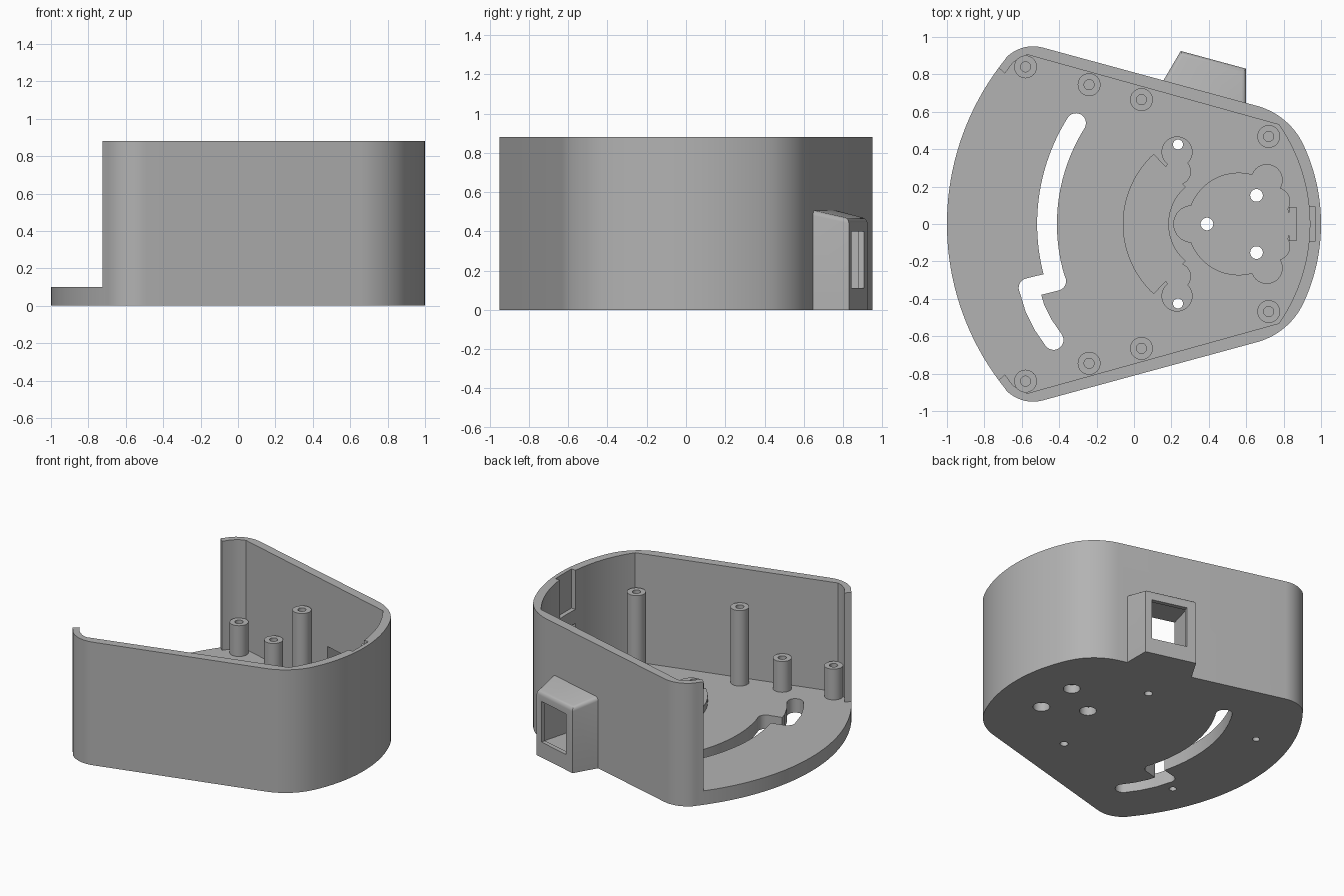
import bpy, bmesh
from math import sin, cos, radians, pi, atan2
from mathutils import Vector, Matrix

cube = bpy.data.objects.get("Cube")
if cube:
    bpy.data.objects.remove(cube, do_unlink=True)

grey = bpy.data.materials.new("plain grey")
grey.use_nodes = True
colour = (0.45, 0.45, 0.45, 1)
grey.diffuse_color = colour
grey.node_tree.nodes["Principled BSDF"].inputs["Base Color"].default_value = colour


def arc(cx, cy, r, a0, a1, n=16):
    return [(cx + r * cos(radians(a0 + (a1 - a0) * i / n)),
             cy + r * sin(radians(a0 + (a1 - a0) * i / n))) for i in range(n + 1)]


def mirrored(half):
    """Close a half outline (y > 0) with its reflection."""
    return half + [(x, -y) for x, y in reversed(half) if abs(y) > 1e-4]


def prism(name, points, z0, z1):
    bm = bmesh.new()
    face = bm.faces.new([bm.verts.new((x, y, z0)) for x, y in points])
    ext = bmesh.ops.extrude_face_region(bm, geom=[face])
    for v in ext["geom"]:
        if isinstance(v, bmesh.types.BMVert):
            v.co.z = z1
    bmesh.ops.recalc_face_normals(bm, faces=bm.faces)
    mesh = bpy.data.meshes.new(name)
    bm.to_mesh(mesh)
    bm.free()
    mesh.materials.append(grey)
    obj = bpy.data.objects.new(name, mesh)
    bpy.context.collection.objects.link(obj)
    return obj


def disc(name, x, y, r, z0, z1, n=32):
    return prism(name, arc(x, y, r, 0, 360 * (n - 1) / n, n - 1), z0, z1)


def box(name, cx, cy, sx, sy, z0, z1, angle=0):
    turn = Matrix.Rotation(angle, 2)
    corners = [turn @ Vector((a * sx / 2, b * sy / 2))
               for a, b in ((-1, -1), (1, -1), (1, 1), (-1, 1))]
    return prism(name, [(cx + c.x, cy + c.y) for c in corners], z0, z1)


def strip(name, path, w, z0, z1, rounded=True):
    """Band of half width w along a path, with round or square ends."""
    pts = [Vector(p) for p in path]
    left, right = [], []
    for i, p in enumerate(pts):
        d = (pts[min(i + 1, len(pts) - 1)] - pts[max(i - 1, 0)]).normalized()
        side = Vector((-d.y, d.x)) * w
        left.append(tuple(p + side))
        right.append(tuple(p - side))
    def cap(p, q):
        a = atan2(p.y - q.y, p.x - q.x) * 180 / pi
        return arc(p.x, p.y, w, a + 90, a - 90, 12)[1:-1] if rounded else []
    outline = left + cap(pts[-1], pts[-2]) + right[::-1] + cap(pts[0], pts[1])
    return prism(name, outline, z0, z1)


def combine(target, other, operation):
    mod = target.modifiers.new("combine", 'BOOLEAN')
    mod.operation, mod.solver, mod.object = operation, 'EXACT', other
    bpy.context.view_layer.objects.active = target
    bpy.ops.object.modifier_apply(modifier=mod.name)
    bpy.data.objects.remove(other, do_unlink=True)


def cut(other):
    combine(housing, other, 'DIFFERENCE')


def add(other):
    combine(housing, other, 'UNION')


FLOOR, TOP = 0.1, 0.88

# Housing block: wide curved side, straight flanks, rounded nose
half = (arc(0.4, 0, 1.4, 180, 141.4, 28) + arc(-0.54, 0.75, 0.2, 141.4, 74.8, 12)[1:]
        + arc(0.557, 0.26, 0.385, 74.8, 25, 14) + arc(0, 0, 1, 25, 0, 12)[1:])
housing = prism("housing", mirrored(half), 0, TOP)

# Open cavity, leaving a thin wall with a small lip at each end
inner = [(-1.2, 0.91), (-0.81, 0.91), (-0.69, 0.805), (-0.65, 0.86), (-0.61, 0.89),
         (-0.57, 0.905)] + arc(0.005, 0, 0.935, 34.6, 0, 16)
cut(prism("cavity", mirrored(inner), FLOOR, 1.2))

# Connector pod on the back flank, with sloping top and softened edges
pod = prism("connector_pod", [(0.15, 0.755), (0.6, 0.63), (0.6, 0.83), (0.25, 0.925)], 0, 0.51)
bm = bmesh.new()
bm.from_mesh(pod.data)
tops = [v for v in bm.verts if v.co.z > 0.4]
outer = [v for v in tops if v.co.y > 0.8]
for v in outer:
    v.co.z = 0.465
edges = [e for e in bm.edges if all(v in tops for v in e.verts)
         and any(v in outer for v in e.verts)]
bmesh.ops.bevel(bm, geom=edges, offset=0.025, segments=4, affect='EDGES', profile=0.5)
bm.to_mesh(pod.data)
bm.free()
add(pod)
slant = radians(-15.2)
cut(box("pod_window", 0.41, 0.79, 0.25, 0.36, 0.11, 0.40, slant))
cut(box("pod_chamber", 0.39, 0.72, 0.29, 0.26, FLOOR, 0.42, slant))

# Mounting pad: crescent with two ears, then a lobed disc
add(strip("crescent_pad", arc(0.448, 0, 0.385, 132, 228, 24), 0.123, 0.05, 0.15, False))
for s in (1, -1):
    add(disc("pad_ear", 0.23, 0.385 * s, 0.083, 0.05, 0.15))
    add(disc("pad_ear_root", 0.235, 0.28 * s, 0.07, 0.05, 0.15))
    add(disc("disc_lobe", 0.71, 0.235 * s, 0.085, 0.05, 0.14))
    add(disc("disc_side_lobe", 0.76, 0.12 * s, 0.075, 0.05, 0.14))
add(disc("lobed_disc", 0.56, 0, 0.275, 0.05, 0.14, 48))
add(disc("disc_nose", 0.31, 0, 0.1, 0.05, 0.145))
add(box("nose_clip", 0.85, 0, 0.04, 0.18, 0.05, 0.14))

# Screw posts, short near the open side and tall toward the nose
for x, y, top in ((-0.58, 0.84, 0.32), (-0.24, 0.745, 0.32),
                  (0.04, 0.665, 0.64), (0.72, 0.468, 0.64)):
    for s in (1, -1):
        add(disc("screw_post", x, y * s, 0.061, 0.05, top))
        cut(disc("screw_hole", x, y * s, 0.027, top - 0.2, top + 0.1, 20))

# Stepped curved slot through the floor
cut(strip("long_slot", arc(0.55, 0, 1.015, 147.9, 197.5, 28), 0.053, -0.1, 0.3))
cut(strip("slot_step", [(-0.565, -0.342), (-0.415, -0.305)], 0.052, -0.1, 0.3))
cut(strip("short_slot", [(-0.56, -0.35), (-0.53, -0.45), (-0.485, -0.54), (-0.43, -0.62)],
          0.053, -0.1, 0.3))

# Through holes with counterbores below, and blind holes in the underside
for x, y in ((0.39, 0), (0.655, 0.153), (0.655, -0.153)):
    cut(disc("pad_hole", x, y, 0.034, -0.1, 0.4, 24))
    cut(disc("counterbore", x, y, 0.055, -0.1, 0.06, 24))
for s in (1, -1):
    cut(disc("ear_hole", 0.235, 0.425 * s, 0.027, -0.1, 0.4, 24))
    cut(disc("blind_hole", -0.68, 0.42 * s, 0.024, -0.1, 0.05, 24))

# Latch pockets inside the nose wall
cut(box("upper_pocket", 0.93, 0, 0.08, 0.18, 0.6, 1.0))
cut(box("lower_pocket", 0.93, 0, 0.08, 0.18, 0.3, 0.5))

bpy.ops.object.select_all(action='DESELECT')
housing.select_set(True)
bpy.context.view_layer.objects.active = housing
bpy.ops.object.shade_smooth_by_angle(angle=radians(30))
